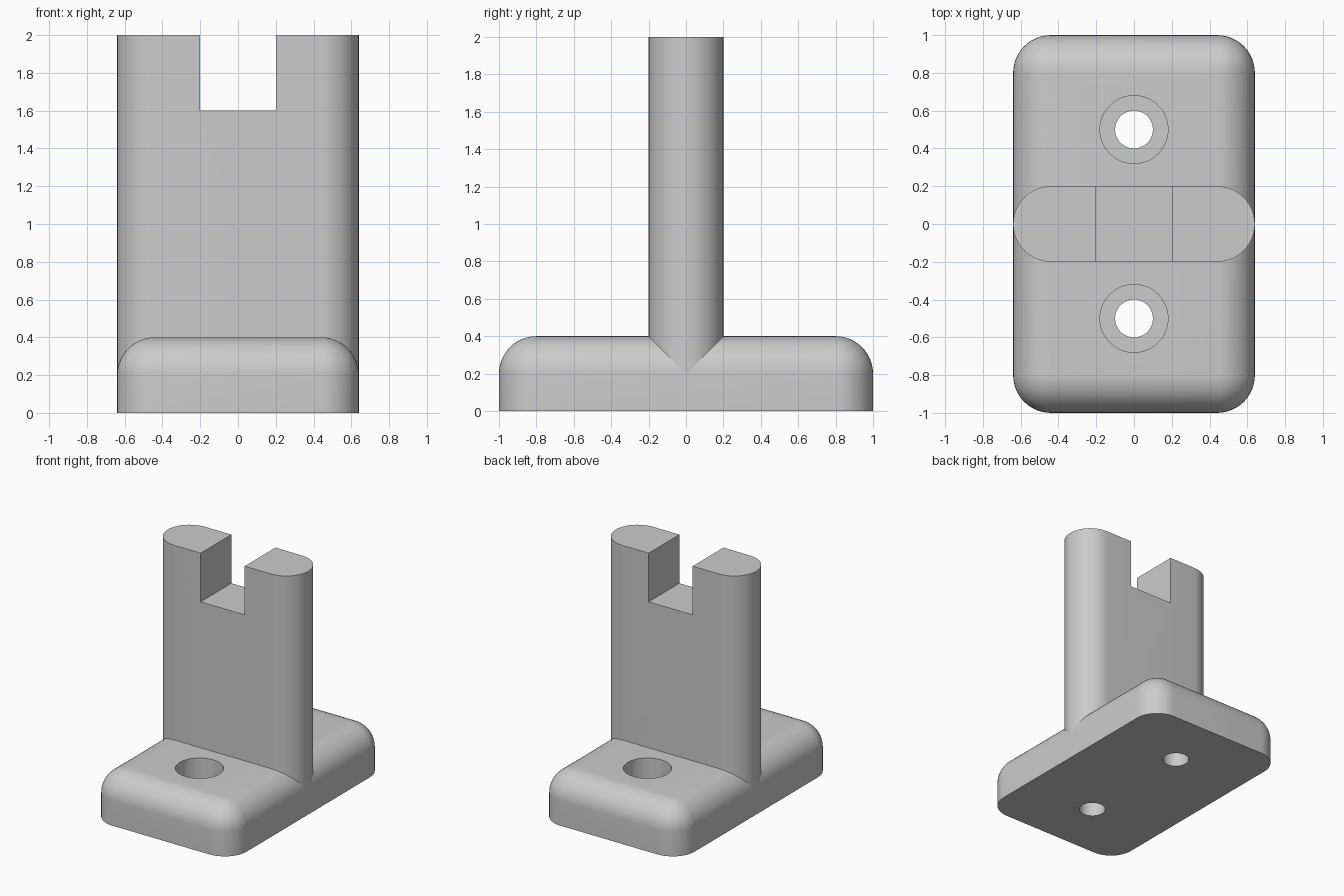
import bpy, bmesh
from math import sin, cos, pi

if "Cube" in bpy.data.objects:
    bpy.data.objects.remove(bpy.data.objects["Cube"], do_unlink=True)

grey = bpy.data.materials.new("plain grey")
grey.use_nodes = True
colour = (0.6, 0.6, 0.6, 1)
grey.diffuse_color = colour
grey.node_tree.nodes["Principled BSDF"].inputs["Base Color"].default_value = colour

HALF_X, HALF_Y, R, STEPS = 0.64, 1.0, 0.2, 12


def rounded_ring(hx, hy, r, z, cx=0, cy=0):
    """Rounded rectangle outline; a circle when hx = hy = r."""
    ring = []
    for q, (sx, sy) in enumerate([(1, 1), (-1, 1), (-1, -1), (1, -1)]):
        for i in range(STEPS + 1):
            a = (q + i / STEPS) * pi / 2
            ring.append((cx + sx * (hx - r) + r * cos(a),
                         cy + sy * (hy - r) + r * sin(a), z))
    return ring


def loft(name, rings):
    """Closed solid through a stack of matching rings."""
    bm = bmesh.new()
    loops = [[bm.verts.new(p) for p in ring] for ring in rings]
    n = len(loops[0])
    for low, high in zip(loops, loops[1:]):
        for i in range(n):
            j = (i + 1) % n
            bm.faces.new((low[i], low[j], high[j], high[i]))
    bm.faces.new(loops[0][::-1])
    bm.faces.new(loops[-1])
    bmesh.ops.remove_doubles(bm, verts=bm.verts[:], dist=1e-4)
    bmesh.ops.recalc_face_normals(bm, faces=bm.faces[:])
    mesh = bpy.data.meshes.new(name)
    bm.to_mesh(mesh)
    bm.free()
    mesh.materials.append(grey)
    obj = bpy.data.objects.new(name, mesh)
    bpy.context.collection.objects.link(obj)
    return obj


def cut(obj, cutter):
    bpy.ops.object.select_all(action="DESELECT")
    bpy.context.view_layer.objects.active = obj
    obj.select_set(True)
    mod = obj.modifiers.new("cut", "BOOLEAN")
    mod.operation, mod.solver, mod.object = "DIFFERENCE", "EXACT", cutter
    bpy.ops.object.modifier_apply(modifier=mod.name)
    bpy.data.objects.remove(cutter, do_unlink=True)


def smooth(obj):
    bpy.ops.object.select_all(action="DESELECT")
    bpy.context.view_layer.objects.active = obj
    obj.select_set(True)
    bpy.ops.object.shade_smooth_by_angle(angle=pi / 6)


# Base block with rounded corners and a rounded upper edge
rings = [rounded_ring(HALF_X, HALF_Y, R, 0)]
for i in range(STEPS + 1):
    a = i / STEPS * pi / 2
    inset = R * (1 - cos(a))
    rings.append(rounded_ring(HALF_X - inset, HALF_Y - inset, R - inset, R + R * sin(a)))
base = loft("base", rings)

# Counterbored screw holes
for y in (-0.5, 0.5):
    profile = [(0.1, -0.1), (0.1, 0.2), (0.18, 0.2), (0.18, 0.6)]
    cut(base, loft("hole_cutter", [rounded_ring(r, r, r, z, 0, y) for r, z in profile]))
smooth(base)

# Upright with rounded ends and a square notch in the top
upright = loft("upright", [rounded_ring(HALF_X, R, R, z) for z in (0.1, 2)])
cut(upright, loft("notch_cutter", [rounded_ring(0.2, 0.5, 0.02, z) for z in (1.6, 2.2)]))
smooth(upright)
